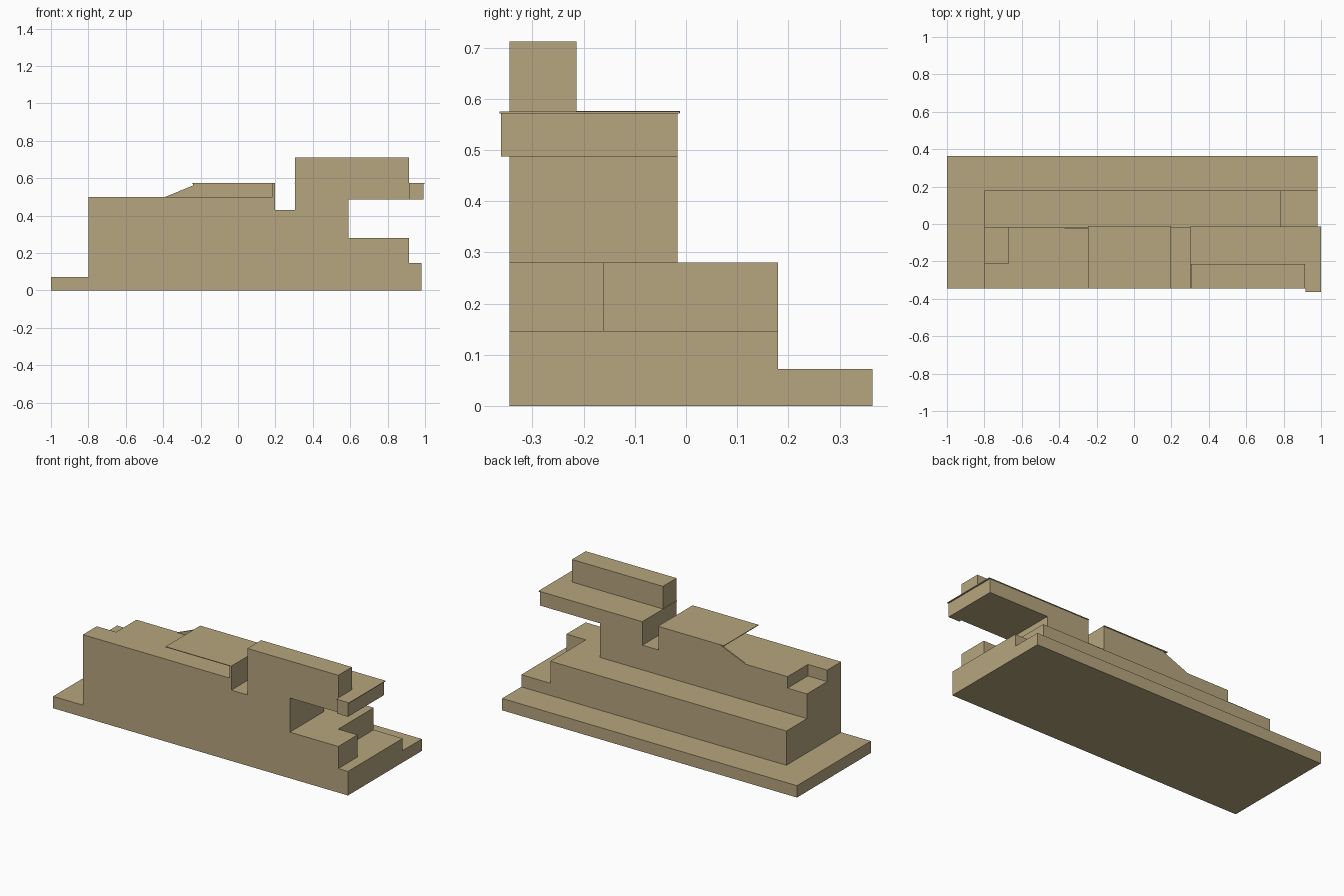
import bpy, bmesh

if "Cube" in bpy.data.objects:
    bpy.data.objects.remove(bpy.data.objects["Cube"])

tan = bpy.data.materials.new("tan")
tan.diffuse_color = (0.47, 0.38, 0.21, 1)
tan.use_nodes = True
tan.node_tree.nodes["Principled BSDF"].inputs["Base Color"].default_value = tan.diffuse_color


def finish(name, bm):
    me = bpy.data.meshes.new(name)
    bm.to_mesh(me)
    bm.free()
    me.materials.append(tan)
    ob = bpy.data.objects.new(name, me)
    bpy.context.collection.objects.link(ob)
    return ob


def prism(name, pts, lo, hi, axis):
    """Extrude a profile: axis 'y' takes (x, z) points, axis 'z' takes (x, y)."""
    bm = bmesh.new()
    place = (lambda p: (p[0], lo, p[1])) if axis == "y" else (lambda p: (p[0], p[1], lo))
    face = bm.faces.new([bm.verts.new(place(p)) for p in pts])
    out = bmesh.ops.extrude_face_region(bm, geom=[face])
    move = (0, hi - lo, 0) if axis == "y" else (0, 0, hi - lo)
    verts = [g for g in out["geom"] if isinstance(g, bmesh.types.BMVert)]
    bmesh.ops.translate(bm, verts=verts, vec=move)
    bmesh.ops.recalc_face_normals(bm, faces=bm.faces)
    return finish(name, bm)


def box(name, x0, x1, y0, y1, z0, z1):
    return prism(name, [(x0, y0), (x1, y0), (x1, y1), (x0, y1)], z0, z1, "z")


def panel(name, corners):
    """Single inward-facing sheet."""
    bm = bmesh.new()
    bm.faces.new([bm.verts.new(c) for c in corners])
    return finish(name, bm)


FRONT, BACK = -0.345, -0.017

# stepped base
box("base_slab", -1, 0.98, FRONT, 0.364, 0, 0.072)
box("lower_step", -0.8, 0.98, FRONT, 0.18, 0.072, 0.146)
prism("middle_step", [(-0.8, FRONT), (0.915, FRONT), (0.915, -0.16), (0.785, -0.16),
                      (0.785, 0.18), (-0.8, 0.18)], 0.146, 0.28, "z")

# main block with the slot in its top and the sunken rear corner
prism("main_block", [(-0.67, 0.28), (0.59, 0.28), (0.59, 0.487), (0.305, 0.487),
                     (0.305, 0.43), (0.197, 0.43), (0.197, 0.5), (-0.67, 0.5)], FRONT, BACK, "y")
box("end_block", -0.8, -0.67, FRONT, -0.212, 0.28, 0.5)
box("sunken_corner", -0.8, -0.67, -0.212, BACK, 0.28, 0.43)

# raised cover: thin back wall with a sloped end, side wall and flat roof
prism("cover_back_wall", [(-0.39, 0.5), (0.197, 0.5), (0.197, 0.572), (-0.215, 0.572)],
      -0.026, BACK, "y")
box("cover_side_wall", 0.185, 0.197, FRONT, -0.026, 0.5, 0.572)
box("cover_roof", -0.245, 0.197, FRONT, -0.012, 0.572, 0.576)

# overhanging deck, its thin top and the tower
prism("overhang_deck", [(0.305, FRONT), (0.917, FRONT), (0.917, -0.362), (0.992, -0.362),
                        (0.992, BACK), (0.305, BACK)], 0.487, 0.571, "z")
prism("deck_top", [(0.303, FRONT), (0.917, FRONT), (0.917, -0.364), (1, -0.364),
                   (1, -0.013), (0.303, -0.013)], 0.571, 0.575, "z")
box("tower", 0.305, 0.915, FRONT, -0.214, 0.575, 0.712)

# inward-facing sheets
y = FRONT - 0.002
panel("front_panel", [(0.575, y, 0.5), (0.575, y, 0.698), (0.902, y, 0.698), (0.902, y, 0.5)])
x = 0.592
panel("side_panel", [(x, -0.333, 0.43), (x, -0.333, 0.486), (x, -0.033, 0.486), (x, -0.033, 0.43)])
y = -0.028
panel("cover_strip", [(-0.24, y, 0.558), (-0.24, y, 0.571), (0.185, y, 0.571), (0.185, y, 0.558)])
for i, cx in enumerate((-0.602, -0.01)):
    a, b, z = cx - 0.008, cx + 0.008, 0.074
    panel(f"floor_strip_{i}", [(a, 0.2, z), (a, 0.355, z), (b, 0.355, z), (b, 0.2, z)])
